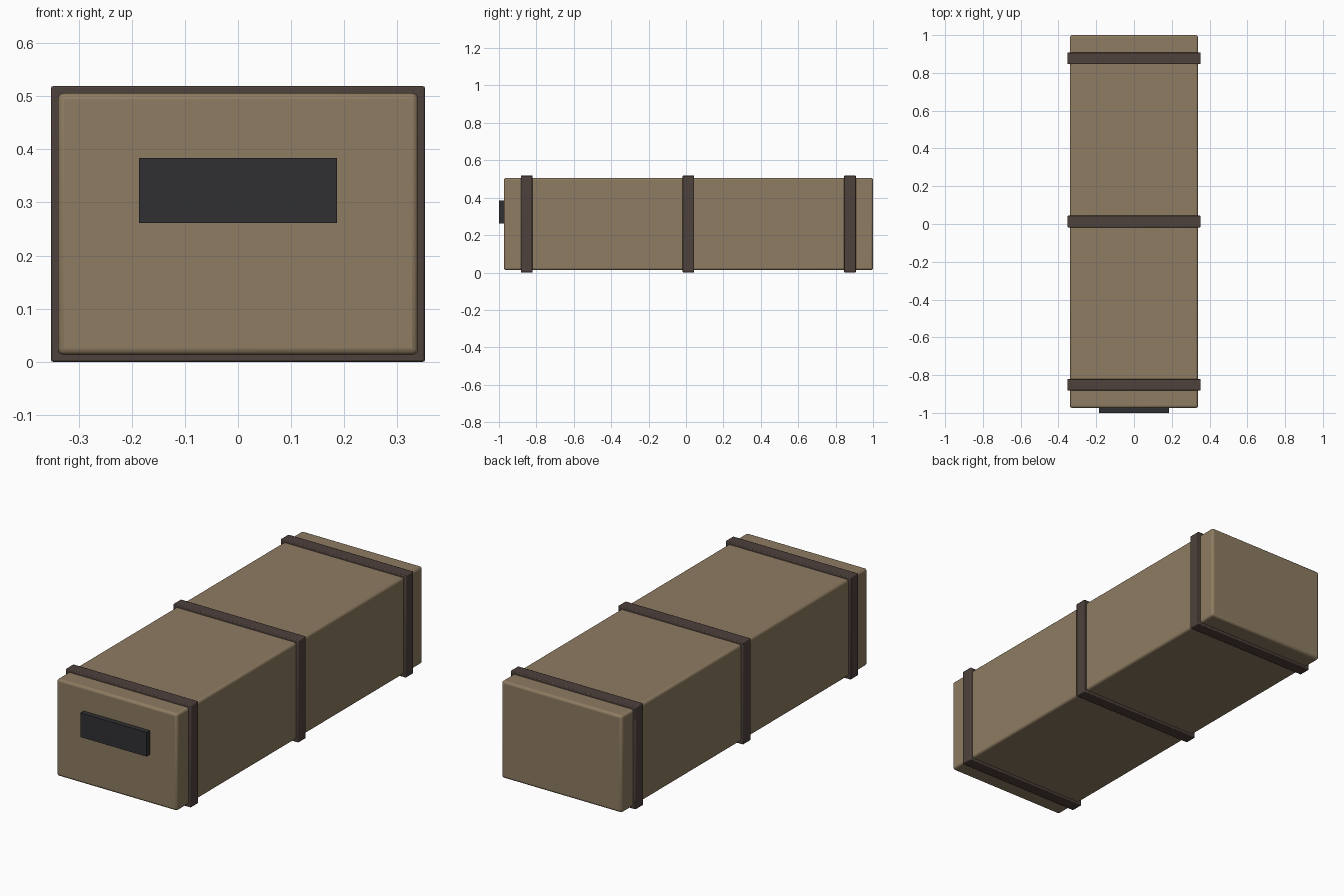
import bpy

if "Cube" in bpy.data.objects:
    bpy.data.objects.remove(bpy.data.objects["Cube"])


def material(name, rgb):
    m = bpy.data.materials.new(name)
    m.diffuse_color = (*rgb, 1)
    m.use_nodes = True
    m.node_tree.nodes["Principled BSDF"].inputs["Base Color"].default_value = m.diffuse_color
    return m


def box(name, lo, hi, mat, bevel, segments):
    centre = [(a + b) / 2 for a, b in zip(lo, hi)]
    bpy.ops.mesh.primitive_cube_add(size=1, location=centre)
    ob = bpy.context.object
    ob.name = name
    ob.scale = [b - a for a, b in zip(lo, hi)]
    bpy.ops.object.transform_apply(location=False, rotation=False, scale=True)
    ob.data.materials.append(mat)
    if bevel:
        mod = ob.modifiers.new("rounded_edges", 'BEVEL')
        mod.width = bevel
        mod.segments = segments
        bpy.ops.object.shade_smooth_by_angle()
    return ob


tan = material("tan_case", (0.27, 0.20, 0.12))
brown = material("brown_strap", (0.075, 0.052, 0.045))
black = material("dark_handle", (0.03, 0.03, 0.033))

# Case body
box("case_body", (-0.339, -0.974, 0.013), (0.339, 1.0, 0.506), tan, 0.012, 3)

# Three bands wrapped round the case
for i, y in enumerate((-0.851, 0.013, 0.877)):
    box(f"band_{i + 1}", (-0.352, y - 0.031, 0), (0.352, y + 0.031, 0.519), brown, 0.004, 2)

# Handle plate on the front end
box("front_handle", (-0.186, -1.0, 0.261), (0.186, -0.965, 0.384), black, 0, 1)
